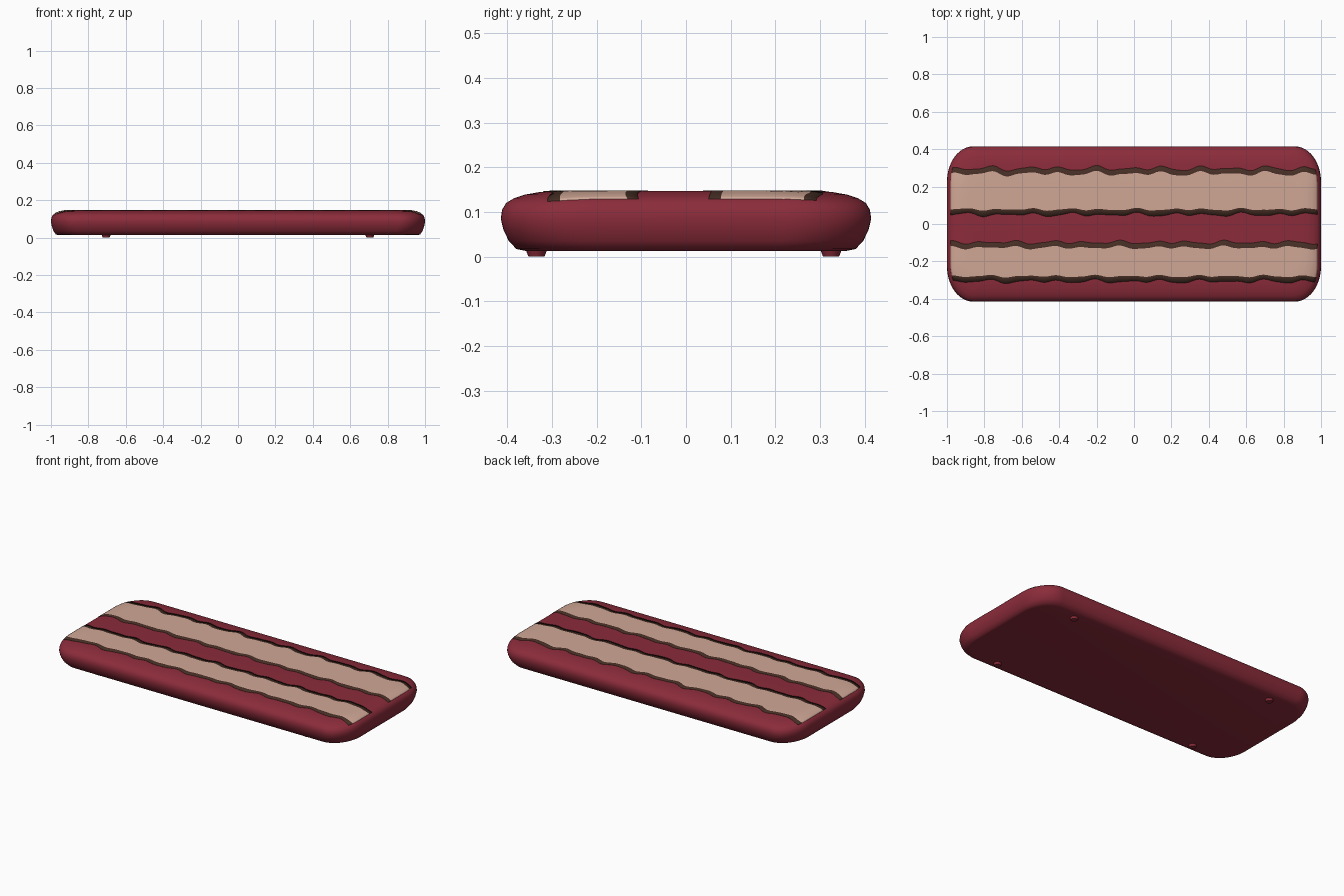
import bpy, bmesh
from math import sin, cos, pi
from mathutils import Vector
from mathutils.bvhtree import BVHTree

if "Cube" in bpy.data.objects:
    bpy.data.objects.remove(bpy.data.objects["Cube"])


def material(name, rgb):
    m = bpy.data.materials.new(name)
    m.use_nodes = True
    m.diffuse_color = (*rgb, 1)
    m.node_tree.nodes["Principled BSDF"].inputs["Base Color"].default_value = (*rgb, 1)
    return m


RED = material("deep red", (0.26, 0.025, 0.043))
TAN = material("warm tan", (0.63, 0.39, 0.305))
BROWN = material("dark brown", (0.06, 0.027, 0.018))


def add_object(name, bm, mats, angle=0.7):
    me = bpy.data.meshes.new(name)
    bm.to_mesh(me)
    ob = bpy.data.objects.new(name, me)
    bpy.context.collection.objects.link(ob)
    for m in mats:
        me.materials.append(m)
    bpy.ops.object.select_all(action='DESELECT')
    ob.select_set(True)
    bpy.context.view_layer.objects.active = ob
    bpy.ops.object.shade_smooth_by_angle(angle=angle)
    return ob


# Padded body: rounded outline swept up through a bulging edge profile
HX, HY, RX, RY, STEPS = 1.0, 0.415, 0.14, 0.19, 14
outline = []
for sx, sy, start in ((1, 1, 0), (-1, 1, 1), (-1, -1, 2), (1, -1, 3)):
    for i in range(STEPS + 1):
        a = (start + i / STEPS) * pi / 2
        outline.append((sx * (HX - RX) + RX * cos(a), sy * (HY - RY) + RY * sin(a)))

profile = [(0.055, 0.013), (0.035, 0.017), (0.018, 0.035), (0.006, 0.06), (0, 0.085),
           (0.003, 0.105), (0.012, 0.12), (0.03, 0.131), (0.055, 0.139),
           (0.09, 0.145), (0.13, 0.147)]
bm = bmesh.new()
rings = [[bm.verts.new((x * (1 - 0.75 * d / HX), y * (1 - d / HY), z)) for x, y in outline]
         for d, z in profile]
n = len(outline)
for low, high in zip(rings, rings[1:]):
    for i in range(n):
        j = (i + 1) % n
        bm.faces.new((low[i], low[j], high[j], high[i]))
bm.faces.new(rings[0][::-1])
bm.faces.new(rings[-1])
bm.normal_update()
surface = BVHTree.FromBMesh(bm)
add_object("padded_body", bm, [RED])
bm.free()


# Wavy stripes draped over the top, each a tan band with brown borders
def wave(x, seed, amount):
    return amount * (0.6 * sin(34 * x + seed) + 0.4 * sin(21 * x + 2.3 * seed)
                     + 0.25 * sin(57 * x + seed * seed))


def end_x(y):
    over = max(0, abs(y) - (HY - RY)) / RY
    return HX - RX + RX * (1 - over * over) ** 0.5 - 0.019


def add_stripe(name, low, high, seed, low_amount, high_amount):
    bm = bmesh.new()
    cols, inner = 160, 4
    rows = [low, low + 0.028]
    rows += [low + 0.028 + (high - low - 0.056) * k / inner for k in range(1, inner + 1)]
    rows.append(high)
    grid = []
    for r, y0 in enumerate(rows):
        f = (y0 - low) / (high - low)
        line = []
        for c in range(cols + 1):
            # extra columns crowd toward the curved ends
            t = 2 * c / cols - 1
            t = 0.6 * t + 0.4 * sin(t * pi / 2)
            x = t * end_x(y0)
            y = y0 + (1 - f) * wave(x, seed, low_amount) + f * wave(x, seed + 1.7, high_amount)
            if r in (0, len(rows) - 1):
                y += wave(x, seed + r, 0.003)
            hit = surface.ray_cast(Vector((x, y, 1)), Vector((0, 0, -1)))[0]
            line.append(bm.verts.new((x, y, hit.z + 0.0015)))
        grid.append(line)
    for r in range(len(rows) - 1):
        for c in range(cols):
            f = bm.faces.new((grid[r][c], grid[r][c + 1], grid[r + 1][c + 1], grid[r + 1][c]))
            f.material_index = 1 if r in (0, len(rows) - 2) else 0
    ob = add_object(name, bm, [TAN, BROWN])
    bm.free()
    mod = ob.modifiers.new("thickness", 'SOLIDIFY')
    mod.thickness = 0.003
    mod.offset = -1


add_stripe("back_stripe", 0.05, 0.297, 0.8, 0.008, 0.015)
add_stripe("front_stripe", -0.307, -0.098, 2.6, 0.008, 0.011)

# Four small tapered feet
for side, x in (("left", 0.705), ("right", -0.705)):
    for end, y in (("front", -0.335), ("back", 0.325)):
        bm = bmesh.new()
        bmesh.ops.create_cone(bm, cap_ends=True, segments=16, radius1=0.018,
                              radius2=0.026, depth=0.02)
        bmesh.ops.translate(bm, verts=bm.verts, vec=(x, y, 0.01))
        add_object(f"{end}_{side}_foot", bm, [RED])
        bm.free()
